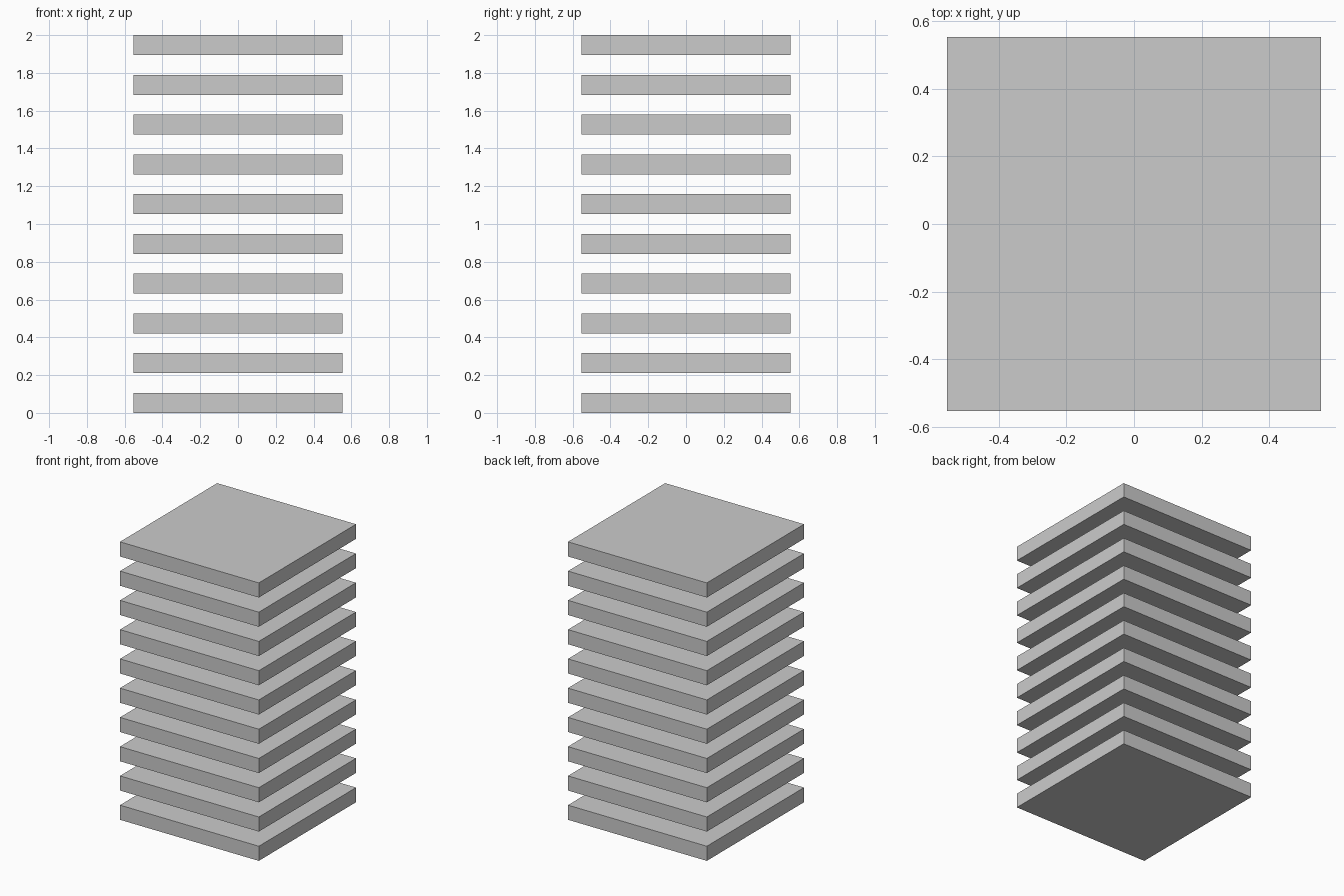
import bpy

if "Cube" in bpy.data.objects:
    bpy.data.objects.remove(bpy.data.objects["Cube"])

COUNT = 10
PITCH = 2 / (COUNT - 0.5)   # slab plus equal gap
THICK = PITCH / 2
WIDTH = THICK * 10.5


def add_slab(name, z_bottom):
    bpy.ops.mesh.primitive_cube_add(size=1, location=(0, 0, z_bottom + THICK / 2))
    slab = bpy.context.object
    slab.name = name
    slab.scale = (WIDTH, WIDTH, THICK)
    bpy.ops.object.transform_apply(location=False, rotation=False, scale=True)


# Evenly spaced stack of floating square slabs
for i in range(COUNT):
    add_slab(f"slab_{i + 1}", i * PITCH)
